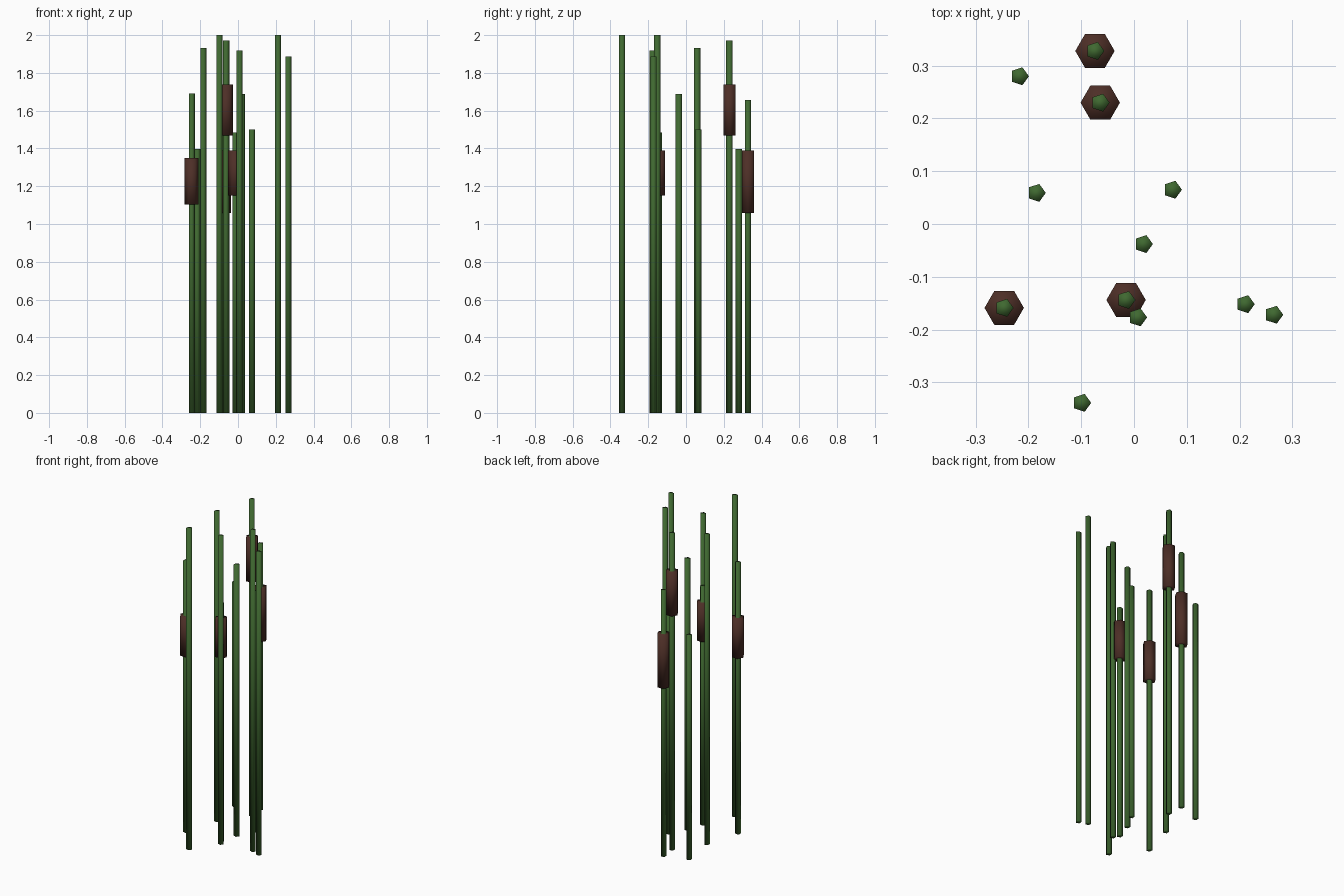
import bpy
import math

if "Cube" in bpy.data.objects:
    bpy.data.objects.remove(bpy.data.objects["Cube"])


def flat_colour(name, rgb):
    mat = bpy.data.materials.new(name)
    mat.diffuse_color = (*rgb, 1.0)
    mat.use_nodes = True
    mat.node_tree.nodes["Principled BSDF"].inputs["Base Color"].default_value = mat.diffuse_color
    return mat


GREEN = flat_colour("reed green", (0.05, 0.14, 0.03))
BROWN = flat_colour("seed head brown", (0.075, 0.028, 0.02))


def prism(name, sides, radius, x, y, z0, z1, mat):
    """Upright prism with one corner pointing along +x, fully smooth shaded."""
    bpy.ops.mesh.primitive_cylinder_add(
        vertices=sides, radius=radius, depth=z1 - z0,
        location=(x, y, (z0 + z1) / 2))
    obj = bpy.context.object
    obj.name = name
    # the primitive starts with a corner on +y, so turn it a quarter
    for v in obj.data.vertices:
        v.co.x, v.co.y = v.co.y, -v.co.x
    obj.data.materials.append(mat)
    for p in obj.data.polygons:
        p.use_smooth = True
    return obj


# x, y, stalk height, seed head (bottom, top) or None
reeds = [
    (-0.074, 0.328, 1.656, (1.057, 1.388)),
    (-0.064, 0.230, 1.972, (1.468, 1.738)),
    (-0.246, -0.159, 1.690, (1.104, 1.349)),
    (-0.015, -0.144, 1.484, (1.152, 1.389)),
    (-0.217, 0.280, 1.397, None),
    (-0.185, 0.059, 1.931, None),
    (0.073, 0.065, 1.500, None),
    (0.018, -0.038, 1.689, None),
    (0.007, -0.177, 1.919, None),
    (0.211, -0.152, 2.000, None),
    (0.265, -0.172, 1.886, None),
    (-0.099, -0.339, 2.000, None),
]

for i, (x, y, height, head) in enumerate(reeds, 1):
    # five-sided stalk
    prism(f"reed_stalk_{i}", 5, 0.0178, x, y, 0.0, height, GREEN)
    # six-sided seed head
    if head:
        prism(f"seed_head_{i}", 6, 0.0373, x, y, head[0], head[1], BROWN)
